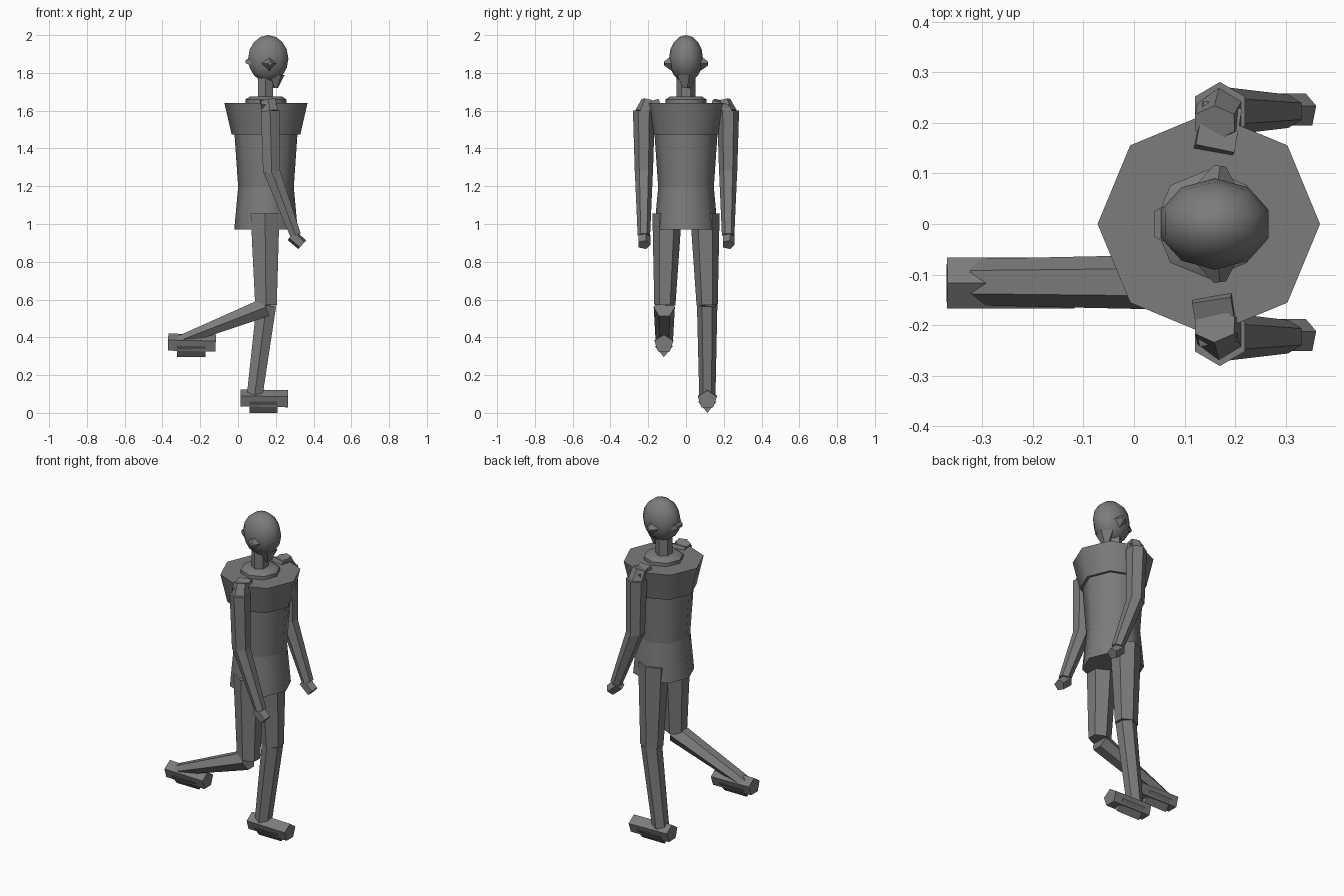
import bpy, bmesh, math
from mathutils import Vector, Matrix

if "Cube" in bpy.data.objects:
    bpy.data.objects.remove(bpy.data.objects["Cube"])

grey = bpy.data.materials.new("dark grey")
grey.use_nodes = True
grey.diffuse_color = (0.2, 0.2, 0.2, 1)
grey.node_tree.nodes["Principled BSDF"].inputs["Base Color"].default_value = grey.diffuse_color


def finish(name, bm, smooth=0):
    bmesh.ops.recalc_face_normals(bm, faces=bm.faces)
    mesh = bpy.data.meshes.new(name)
    bm.to_mesh(mesh)
    bm.free()
    mesh.materials.append(grey)
    obj = bpy.data.objects.new(name, mesh)
    bpy.context.collection.objects.link(obj)
    if smooth:
        bpy.ops.object.select_all(action='DESELECT')
        obj.select_set(True)
        bpy.context.view_layer.objects.active = obj
        bpy.ops.object.shade_smooth_by_angle(angle=math.radians(smooth))
    return obj


def loft(name, rings, sides=6, phase=0, smooth=0, ref=(0, 1, 0)):
    """Capped tube through (centre, radius along ref, radius across) rings."""
    bm = bmesh.new()
    axis = (Vector(rings[-1][0]) - Vector(rings[0][0])).normalized()
    u = Vector(ref)
    u = (u - axis * u.dot(axis)).normalized()
    v = axis.cross(u)
    loops = []
    for centre, ru, rv in rings:
        angles = [2 * math.pi * i / sides + phase for i in range(sides)]
        loops.append([bm.verts.new(Vector(centre) + u * ru * math.cos(a) + v * rv * math.sin(a))
                      for a in angles])
    for a, b in zip(loops, loops[1:]):
        for i in range(sides):
            j = (i + 1) % sides
            bm.faces.new((a[i], a[j], b[j], b[i]))
    bm.faces.new(loops[0])
    bm.faces.new(loops[-1])
    return finish(name, bm, smooth)


# Trunk
CX = 0.148
def trunk(name, *levels):
    return loft(name, [((CX, 0, z), r, r) for z, r in levels], 8, smooth=50)

trunk("hips", (0.97, 0.168), (1.2, 0.147))
trunk("abdomen", (1.19, 0.147), (1.48, 0.167))
trunk("chest", (1.475, 0.182), (1.64, 0.22))
trunk("collar", (1.62, 0.108), (1.66, 0.108), (1.675, 0.085))
loft("neck", [((0.145, 0, 1.6), 0.05, 0.045), ((0.145, 0, 1.78), 0.05, 0.045)], 6)

# Head
bm = bmesh.new()
bmesh.ops.create_uvsphere(bm, u_segments=10, v_segments=8, radius=1,
                          matrix=Matrix.Translation((0.16, 0, 1.875)) @ Matrix.Diagonal((0.112, 0.09, 0.125, 1)))
finish("head", bm, 50)
loft("chin", [((0.2, 0, 1.72), 0.02, 0.012), ((0.2, 0, 1.79), 0.06, 0.05)], 5)
loft("head_back_wedge", [((0.11, 0, 1.86), 0.085, 0.055), ((0.04, 0, 1.86), 0.036, 0.012)],
     4, math.pi / 4)
bpy.data.objects["head_back_wedge"].scale = (1, 1, 1)

for side, label in ((1, "left"), (-1, "right")):
    # Ear
    loft(label + "_ear", [((0.165, side * 0.075, 1.85), 0.04, 0.04),
                          ((0.17, side * 0.115, 1.85), 0.012, 0.012)], 4, ref=(0, 0, 1))
    # Shoulder and arm
    loft(label + "_shoulder", [((0.155, side * 0.14, 1.63), 0.045, 0.055),
                               ((0.17, side * 0.225, 1.6), 0.05, 0.055)],
         4, math.pi / 4 + 0.1, ref=(0, 0, 1))
    loft(label + "_shoulder_cap", [((0.17, side * 0.215, 1.59), 0.055, 0.05),
                                   ((0.16, side * 0.2, 1.655), 0.035, 0.045)], 6)
    y = side * 0.223
    loft(label + "_upper_arm", [((0.17, y, 1.6), 0.058, 0.057), ((0.178, y, 1.27), 0.048, 0.052)])
    loft(label + "_forearm", [((0.178, y, 1.28), 0.048, 0.05), ((0.305, y, 0.94), 0.033, 0.033)])
    loft(label + "_hand", [((0.285, y, 0.94), 0.035, 0.035), ((0.34, y, 0.89), 0.035, 0.032)], 5)

    # Thigh
    loft(label + "_thigh", [((0.143, side * 0.1, 1.055), 0.078, 0.088),
                            ((0.148, side * 0.112, 0.57), 0.056, 0.066)])


# Shins
loft("left_shin", [((0.15, 0.112, 0.57), 0.054, 0.06), ((0.088, 0.113, 0.09), 0.043, 0.048)])
loft("right_shin", [((0.148, -0.115, 0.56), 0.056, 0.058), ((-0.315, -0.115, 0.38), 0.046, 0.03)])


# Feet: five-sided body with a keeled sole
def foot(label, x, y, z):
    loft(label + "_foot", [((x, y, z + 0.075), 0.05, 0.053), ((x + 0.252, y, z + 0.07), 0.05, 0.053)],
         5, ref=(0, 0, 1))
    loft(label + "_sole", [((x + 0.047, y, z + 0.04), 0.04, 0.057), ((x + 0.197, y, z + 0.04), 0.04, 0.057)],
         3, math.pi, ref=(0, 0, 1))

foot("left", 0.013, 0.113, 0)
foot("right", -0.37, -0.117, 0.295)
